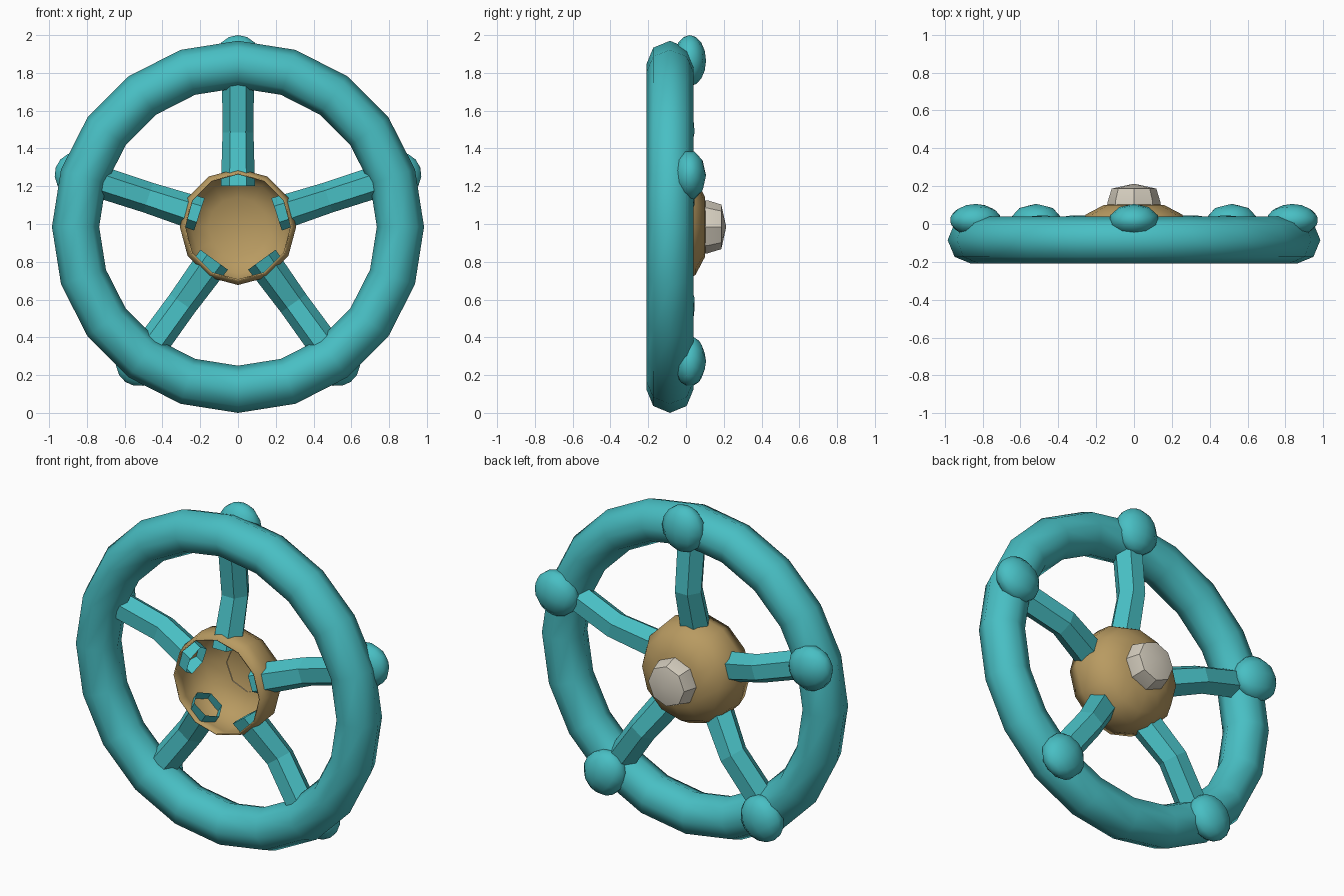
import bpy, bmesh
from math import sin, cos, pi, radians
from mathutils import Matrix, Vector

CENTRE = Vector((0, 0, 0.985))

cube = bpy.data.objects.get("Cube")
if cube:
    bpy.data.objects.remove(cube, do_unlink=True)


def material(name, rgb):
    mat = bpy.data.materials.new(name)
    mat.use_nodes = True
    mat.diffuse_color = (*rgb, 1)
    mat.node_tree.nodes["Principled BSDF"].inputs["Base Color"].default_value = (*rgb, 1)
    return mat


teal = material("teal", (0.065, 0.52, 0.55))
tan = material("tan", (0.48, 0.325, 0.12))
ivory = material("ivory", (0.68, 0.63, 0.53))


def finish(name, bm, mat, smooth_angle=None):
    bmesh.ops.recalc_face_normals(bm, faces=bm.faces)
    mesh = bpy.data.meshes.new(name)
    bm.to_mesh(mesh)
    bm.free()
    mesh.materials.append(mat)
    obj = bpy.data.objects.new(name, mesh)
    obj.location = CENTRE
    bpy.context.collection.objects.link(obj)
    if smooth_angle:
        bpy.ops.object.select_all(action='DESELECT')
        obj.select_set(True)
        bpy.context.view_layer.objects.active = obj
        bpy.ops.object.shade_smooth_by_angle(angle=radians(smooth_angle))
    return obj


def bridge(bm, loops, closed=False):
    """Join successive vertex loops with quads."""
    pairs = list(zip(loops, loops[1:]))
    if closed:
        pairs.append((loops[-1], loops[0]))
    for a, b in pairs:
        for i in range(len(a)):
            j = (i + 1) % len(a)
            bm.faces.new((a[i], a[j], b[j], b[i]))


def lathe(profile, sides, closed=False, tip=None):
    """Spin (radius, y) points around the y axis."""
    bm = bmesh.new()
    loops = [[bm.verts.new((r * cos(2 * pi * i / sides), y, r * sin(2 * pi * i / sides)))
              for i in range(sides)] for r, y in profile]
    bridge(bm, loops, closed)
    if tip is not None:
        end = bm.verts.new((0, tip, 0))
        last = loops[-1]
        for i in range(sides):
            bm.faces.new((last[i], last[(i + 1) % sides], end))
    return bm


# Rim
section = [(0.86 + 0.125 * cos(k * pi / 4), -0.085 + 0.125 * sin(k * pi / 4)) for k in range(8)]
finish("rim", lathe(section, 20, closed=True), teal, 70)

# Hollow bowl hub, open at the front
bowl = [(0.285, -0.2), (0.308, -0.12), (0.3, -0.03), (0.255, 0.05), (0.16, 0.1)]
hub = finish("hub", lathe(bowl, 12, tip=0.115), tan, 50)
shell = hub.modifiers.new("shell", 'SOLIDIFY')
shell.thickness = 0.008
shell.offset = -1

# Nut on the back of the hub
finish("hub_nut", lathe([(0.14, 0.09), (0.14, 0.115), (0.118, 0.187)], 8, tip=0.213), ivory, 25)

# Five bent hexagonal spokes, each with a flattened knob behind the rim
path = [(0.215, -0.1, 0.09), (0.5, -0.025, 0.082), (0.84, -0.06, 0.085)]
for n in range(5):
    turn = Matrix.Rotation(2 * pi * n / 5, 4, 'Y')

    bm = bmesh.new()
    loops = [[bm.verts.new((w * cos(k * pi / 3), y + w * sin(k * pi / 3), r))
              for k in range(6)] for r, y, w in path]
    bridge(bm, loops)
    bm.transform(turn)
    finish(f"spoke_{n + 1}", bm, teal)

    bm = bmesh.new()
    bmesh.ops.create_uvsphere(bm, u_segments=10, v_segments=8, radius=1)
    bm.transform(turn @ Matrix.Translation((0, 0.02, 0.88))
                 @ Matrix.Diagonal((0.132, 0.086, 0.135, 1)))
    finish(f"knob_{n + 1}", bm, teal, 60)
